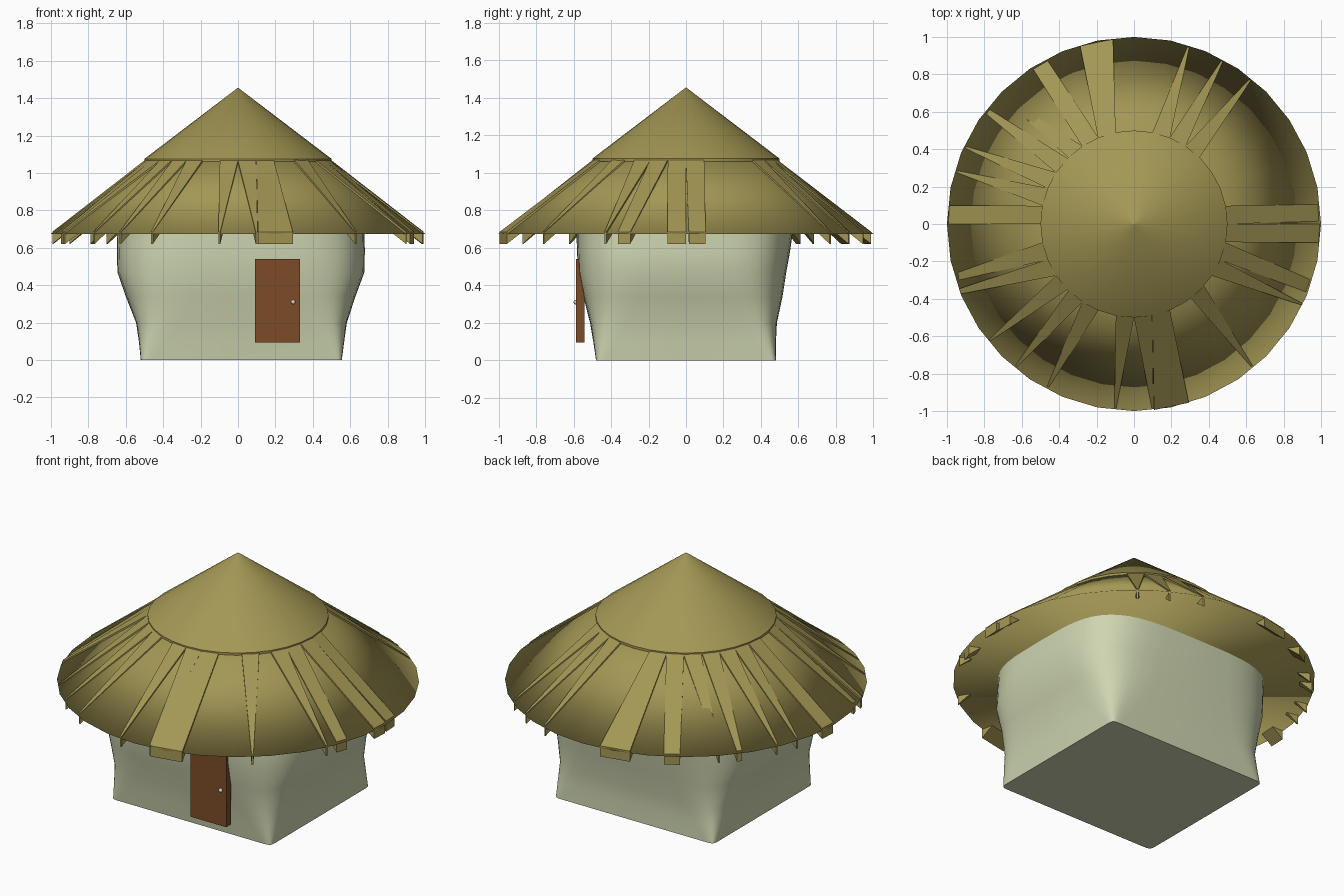
import bpy, bmesh, math
from mathutils import Vector

if "Cube" in bpy.data.objects:
    bpy.data.objects.remove(bpy.data.objects["Cube"])


def material(name, rgb):
    m = bpy.data.materials.new(name)
    m.diffuse_color = (*rgb, 1)
    m.use_nodes = True
    m.node_tree.nodes["Principled BSDF"].inputs["Base Color"].default_value = m.diffuse_color
    return m


STRAW = material("straw", (0.37, 0.31, 0.09))
PLASTER = material("pale_plaster", (0.62, 0.67, 0.44))
WOOD = material("door_wood", (0.20, 0.07, 0.02))
METAL = material("knob_metal", (0.65, 0.65, 0.62))


def finish(bm, name, mat, angle=None):
    bmesh.ops.recalc_face_normals(bm, faces=bm.faces)
    me = bpy.data.meshes.new(name)
    bm.to_mesh(me)
    bm.free()
    ob = bpy.data.objects.new(name, me)
    bpy.context.collection.objects.link(ob)
    me.materials.append(mat)
    if angle is not None:
        bpy.ops.object.select_all(action='DESELECT')
        ob.select_set(True)
        bpy.context.view_layer.objects.active = ob
        bpy.ops.object.shade_smooth_by_angle(angle=math.radians(angle))
    return ob


def loft(rings):
    """Closed skin over a list of rings with equal point counts."""
    bm = bmesh.new()
    loops = [[bm.verts.new(p) for p in r] for r in rings]
    n = len(loops[0])
    for a, b in zip(loops, loops[1:]):
        for i in range(n):
            j = (i + 1) % n
            bm.faces.new((a[i], a[j], b[j], b[i]))
    bm.faces.new(loops[0][::-1])
    bm.faces.new(loops[-1])
    return bm


def circle(r, z, n=32):
    return [(r * math.cos(2 * math.pi * i / n), r * math.sin(2 * math.pi * i / n), z)
            for i in range(n)]


def rounded_square(z, x0, x1, y0, y1, power, n=48):
    pts = []
    for i in range(n):
        a = 2 * math.pi * i / n
        c, s = math.cos(a), math.sin(a)
        u = math.copysign(abs(c) ** (2 / power), c)
        v = math.copysign(abs(s) ** (2 / power), s)
        pts.append(((x0 + x1) / 2 + u * (x1 - x0) / 2,
                    (y0 + y1) / 2 + v * (y1 - y0) / 2, z))
    return pts


# Hut wall: square at the ground, swelling and rounding upward
wall = loft([rounded_square(*r) for r in (
    (0.00, -0.52, 0.555, -0.48, 0.48, 40),
    (0.10, -0.53, 0.568, -0.495, 0.48, 14),
    (0.20, -0.545, 0.582, -0.512, 0.485, 8),
    (0.34, -0.60, 0.628, -0.548, 0.515, 5),
    (0.47, -0.645, 0.676, -0.575, 0.535, 4.2),
    (0.58, -0.647, 0.678, -0.582, 0.555, 3.9),
    (0.72, -0.645, 0.676, -0.585, 0.575, 3.7))])
finish(wall, "hut_wall", PLASTER, 50)

# Lower roof: wide skirt with closed underside, fully smooth
finish(loft([circle(1.0, 0.675), circle(0.48, 1.072)]), "roof_skirt", STRAW, 180)

# Upper roof cap with a thin rim
cap = loft([circle(0.5, 1.062), circle(0.5, 1.076), circle(0.002, 1.455)])
finish(cap, "roof_cap", STRAW, 40)

# Thatch strips: inner angle, outer end (x, y), outer width
STRIPS = [
    (5.6, 0.985, 0.06, 0.09), (-5.6, 0.99, -0.05, 0.10), (-17, 0.93, -0.33, 0.07),
    (-28, 0.90, -0.43, 0.01), (-47, 0.63, -0.76, 0.01), (-73, 0.20, -0.975, 0.19),
    (-84.4, 0.10, -0.985, 0.01), (-95.6, -0.10, -0.985, 0.01), (-118, -0.46, -0.87, 0.01),
    (-129, -0.63, -0.76, 0.01), (-141, -0.77, -0.62, 0.01), (-152, -0.93, -0.36, 0.03),
    (-163, -0.94, -0.28, 0.04), (174.4, -0.99, 0.05, 0.10), (163, -0.945, 0.28, 0.01),
    (152, -0.90, 0.41, 0.01), (141, -0.78, 0.60, 0.03), (129, -0.70, 0.68, 0.01),
    (118, -0.50, 0.85, 0.09), (107, -0.20, 0.97, 0.18), (73, 0.29, 0.945, 0.01),
    (62, 0.47, 0.87, 0.01), (51, 0.62, 0.77, 0.01),
]
thatch = bmesh.new()
for ang, ox, oy, width in STRIPS:
    a = math.radians(ang)
    inner = Vector((math.cos(a), math.sin(a), 0)) * 0.495
    side_in = Vector((-math.sin(a), math.cos(a), 0)) * 0.049
    outer = Vector((ox, oy, 0))
    side_out = Vector((-oy, ox, 0)).normalized() * width / 2
    top = [inner - side_in, inner + side_in, outer + side_out, outer - side_out]
    heights = (1.07, 1.07, 0.686, 0.686)
    up = [thatch.verts.new(p + Vector((0, 0, h))) for p, h in zip(top, heights)]
    dn = [thatch.verts.new(p + Vector((0, 0, h - 0.065))) for p, h in zip(top, heights)]
    thatch.faces.new(up)
    thatch.faces.new(dn[::-1])
    for i in range(4):
        j = (i + 1) % 4
        thatch.faces.new((up[i], dn[i], dn[j], up[j]))
finish(thatch, "thatch_strips", STRAW)

# Door
door = bmesh.new()
bmesh.ops.create_cube(door, size=1)
bmesh.ops.scale(door, vec=(0.24, 0.045, 0.445), verts=door.verts)
bmesh.ops.translate(door, vec=(0.212, -0.5645, 0.317), verts=door.verts)
finish(door, "door", WOOD)

# Door knob
knob = bmesh.new()
bmesh.ops.create_uvsphere(knob, u_segments=16, v_segments=8, radius=0.012)
bmesh.ops.translate(knob, vec=(0.295, -0.588, 0.31), verts=knob.verts)
finish(knob, "door_knob", METAL, 60)
